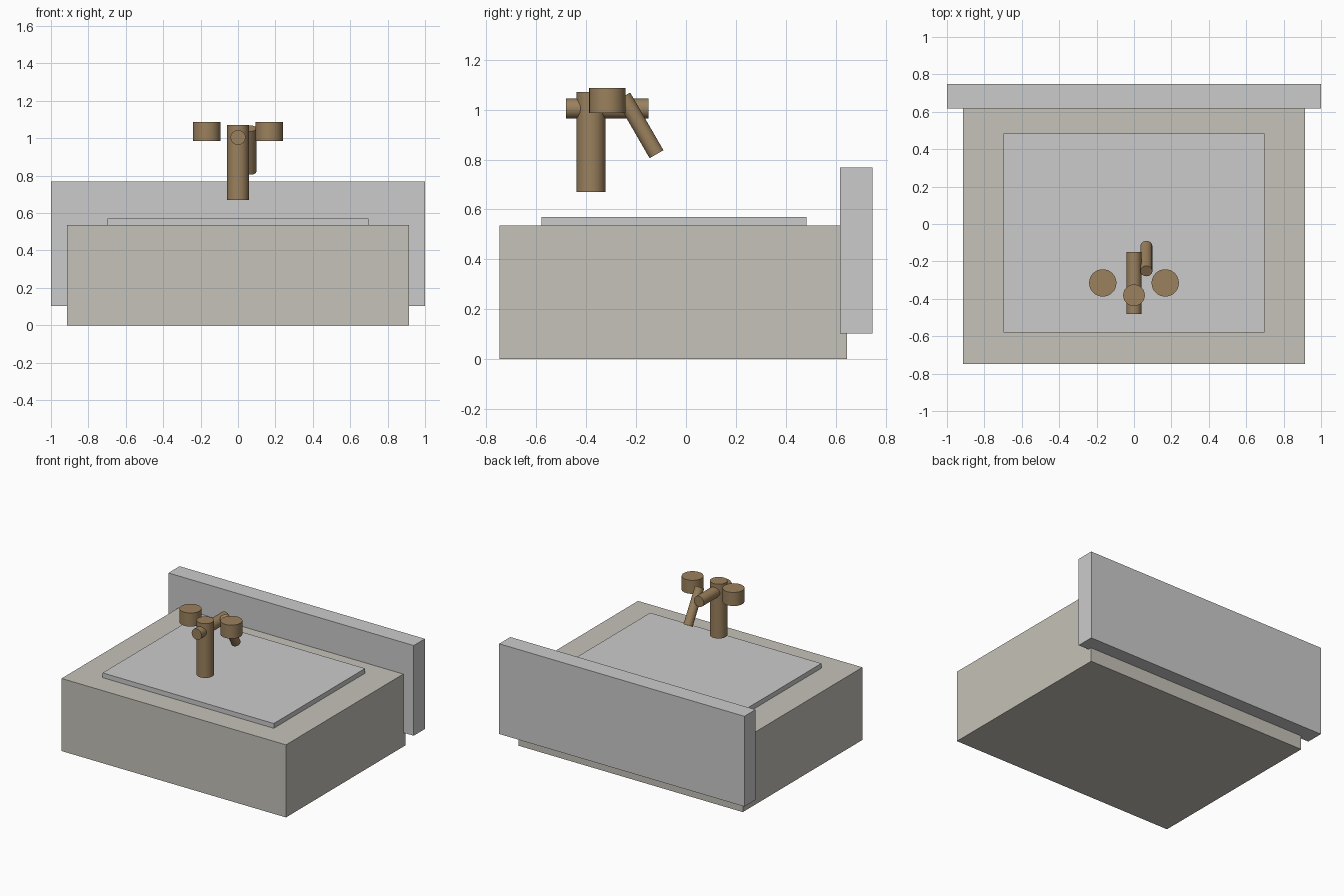
import bpy
from math import radians

if "Cube" in bpy.data.objects:
    bpy.data.objects.remove(bpy.data.objects["Cube"])


def material(name, color):
    m = bpy.data.materials.new(name)
    m.diffuse_color = (*color, 1)
    m.use_nodes = True
    m.node_tree.nodes["Principled BSDF"].inputs["Base Color"].default_value = m.diffuse_color
    return m


stone = material("pale_stone", (0.56, 0.54, 0.48))
bronze = material("bronze", (0.33, 0.22, 0.11))


def box(name, lo, hi, mat=None):
    center = [(a + b) / 2 for a, b in zip(lo, hi)]
    bpy.ops.mesh.primitive_cube_add(size=1, location=center)
    o = bpy.context.object
    o.name = name
    o.scale = [b - a for a, b in zip(lo, hi)]
    bpy.ops.object.transform_apply(location=False, rotation=False, scale=True)
    if mat:
        o.data.materials.append(mat)


def rod(name, center, radius, length, tilt=0):
    bpy.ops.mesh.primitive_cylinder_add(vertices=32, radius=radius, depth=length,
                                        location=center, rotation=(radians(tilt), 0, 0))
    o = bpy.context.object
    o.name = name
    o.data.materials.append(bronze)
    bpy.ops.object.shade_smooth_by_angle(angle=radians(30))


# Basin block, raised panel on top and rear splashback
box("basin", (-0.915, -0.748, 0), (0.915, 0.645, 0.535), stone)
box("basin_panel", (-0.698, -0.58, 0.50), (0.698, 0.483, 0.57))
box("splashback", (-1, 0.618, 0.103), (1, 0.748, 0.768))

# Tap: floating column, horizontal spout and angled outlet
rod("tap_column", (0, -0.381, 0.87), 0.058, 0.40)
rod("tap_spout", (0, -0.316, 1.004), 0.04, 0.332, 90)
rod("tap_outlet", (0.066, -0.185, 0.937), 0.032, 0.267, 30)

# Pair of tap handles
for side, x in (("left", -0.167), ("right", 0.167)):
    rod(f"{side}_tap_handle", (x, -0.315, 1.036), 0.073, 0.10)
